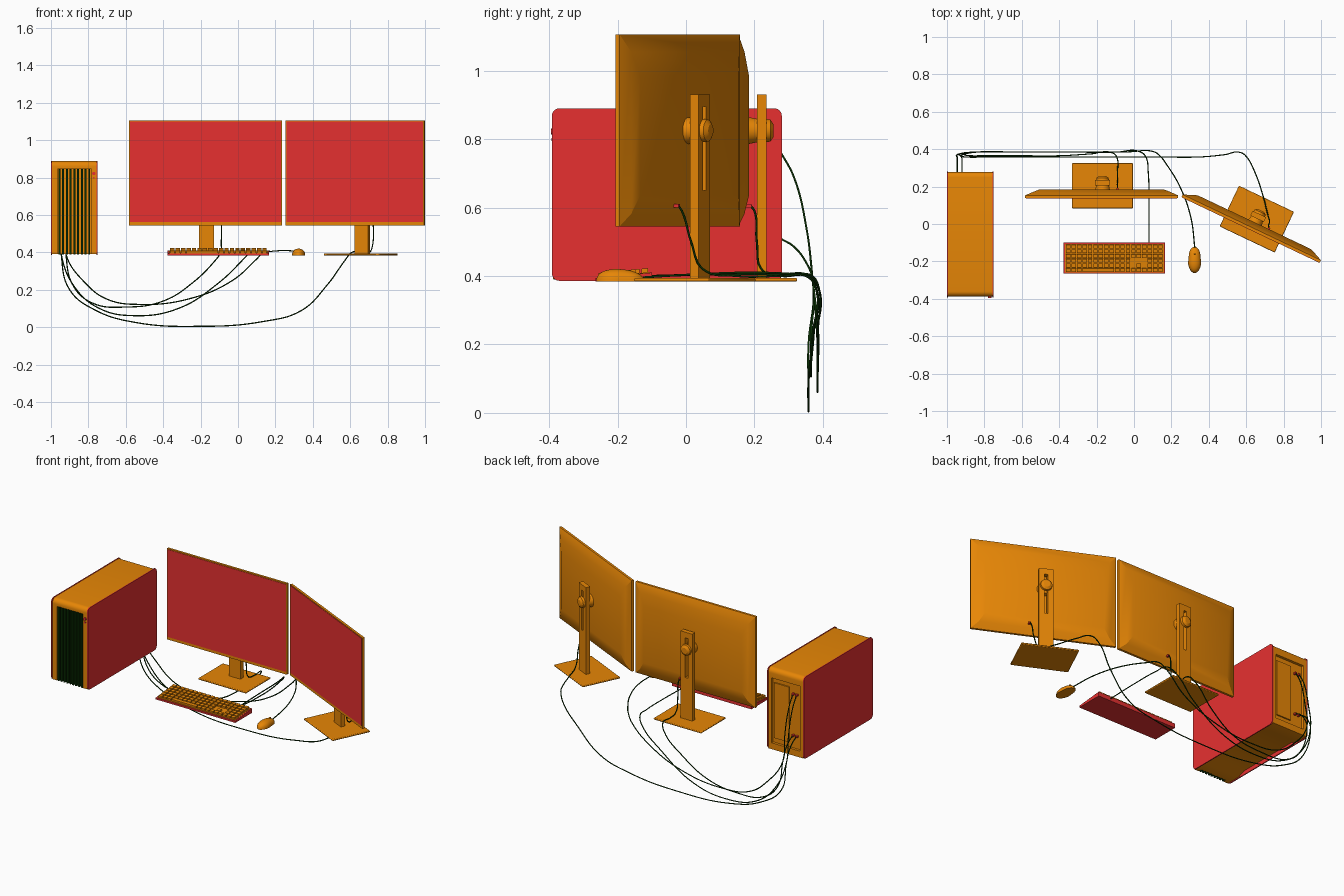
import bpy, bmesh, math
from mathutils import Matrix, Vector

if "Cube" in bpy.data.objects:
    bpy.data.objects.remove(bpy.data.objects["Cube"])


def material(name, rgb):
    m = bpy.data.materials.new(name)
    m.use_nodes = True
    m.diffuse_color = (*rgb, 1)
    m.node_tree.nodes["Principled BSDF"].inputs["Base Color"].default_value = (*rgb, 1)
    return m


ORANGE = material("orange", (0.9, 0.27, 0.002))
RED = material("red", (0.8, 0.03, 0.03))
GREEN = material("dark green", (0.003, 0.03, 0.001))
DESK = 0.384


def finish(name, bm, mat, place=None, angle=30):
    bmesh.ops.recalc_face_normals(bm, faces=bm.faces)
    me = bpy.data.meshes.new(name)
    bm.to_mesh(me)
    bm.free()
    me.materials.append(mat)
    me.shade_smooth()
    me.set_sharp_from_angle(angle=math.radians(angle))
    if place:
        me.transform(place)
    ob = bpy.data.objects.new(name, me)
    bpy.context.collection.objects.link(ob)
    return ob


def add_box(bm, x, y, z):
    size = Matrix.Diagonal((x[1] - x[0], y[1] - y[0], z[1] - z[0], 1))
    mid = Matrix.Translation((sum(x) / 2, sum(y) / 2, sum(z) / 2))
    return bmesh.ops.create_cube(bm, size=1, matrix=mid @ size)["verts"]


def box(name, x, y, z, mat, place=None):
    bm = bmesh.new()
    add_box(bm, x, y, z)
    return finish(name, bm, mat, place)


def loft(name, rings, mat, place=None, angle=30):
    bm = bmesh.new()
    rows = [[bm.verts.new(p) for p in r] for r in rings]
    for a, b in zip(rows, rows[1:]):
        for i in range(len(a)):
            j = (i + 1) % len(a)
            bm.faces.new((a[i], a[j], b[j], b[i]))
    bm.faces.new(rows[0])
    bm.faces.new(rows[-1])
    return finish(name, bm, mat, place, angle)


def prism(name, profile, x0, x1, mat):
    return loft(name, [[(x, y, z) for y, z in profile] for x in (x0, x1)], mat)


def corner(cy, cz, r, start):
    angles = [math.radians(start + 15 * i) for i in range(7)]
    return [(cy + r * math.cos(a), cz + r * math.sin(a)) for a in angles]


def cylinder_y(name, x, y0, y1, z, r0, r1, mat, place=None):
    bm = bmesh.new()
    m = Matrix.Translation((x, (y0 + y1) / 2, z)) @ Matrix.Rotation(-math.pi / 2, 4, "X")
    bmesh.ops.create_cone(bm, cap_ends=True, segments=32, radius1=r0, radius2=r1,
                          depth=y1 - y0, matrix=m)
    return finish(name, bm, mat, place)


def bake(ob):
    deps = bpy.context.evaluated_depsgraph_get()
    return bpy.data.meshes.new_from_object(ob.evaluated_get(deps))


def cut(ob, x, y, z):
    cutter = box("cutter", x, y, z, ORANGE)
    cutter.hide_render = True
    mod = ob.modifiers.new("cut", "BOOLEAN")
    mod.operation, mod.solver, mod.object = "DIFFERENCE", "EXACT", cutter
    me = bake(ob)
    me.set_sharp_from_angle(angle=math.radians(30))
    ob.modifiers.clear()
    ob.data = me
    bpy.data.objects.remove(cutter)


# Computer case: body, side panels, front grille, rear panel
body = (corner(0.25, 0.86, 0.028, 0) + corner(-0.36, 0.86, 0.028, 90)
        + [(-0.388, 0.391), (-0.3, 0.391), (-0.25, 0.41), (0.15, 0.41), (0.2, 0.391), (0.278, 0.391)])
case = prism("case_body", body, -0.994, -0.756, ORANGE)
cut(case, (-0.963, -0.787), (-0.5, -0.37), (0.3, 0.848))
cut(case, (-0.972, -0.778), (0.262, 0.4), (0.43, 0.83))
panel = (corner(0.258, 0.868, 0.022, 0) + corner(-0.37, 0.868, 0.022, 90)
         + corner(-0.37, 0.408, 0.022, 180) + corner(0.258, 0.408, 0.022, 270))
for name, x in (("case_panel_right", -1.0), ("case_panel_left", -0.756)):
    prism(name, panel, x, x + 0.006, RED)
bm = bmesh.new()
for i in range(9):
    x = -0.955 + i * 0.02
    add_box(bm, (x - 0.005, x + 0.005), (-0.387, -0.365), (0.39, 0.845))
finish("front_grille_fins", bm, GREEN)
box("rear_expansion_panel", (-0.89, -0.79), (0.255, 0.27), (0.46, 0.8), ORANGE)
cylinder_y("power_button", -0.771, -0.395, -0.38, 0.822, 0.009, 0.009, RED)
cylinder_y("reset_button", -0.771, -0.393, -0.38, 0.799, 0.005, 0.005, RED)


def monitor(side, place):
    # Housing: thin frame with a back that narrows
    steps = [(0, 0.409, 0.545, 1.106), (0.014, 0.409, 0.545, 1.106),
             (0.032, 0.368, 0.582, 1.055), (0.045, 0.335, 0.635, 0.985)]
    rings = [[(-w, y, lo), (w, y, lo), (w, y, hi), (-w, y, hi)] for y, w, lo, hi in steps]
    loft(side + "_monitor_housing", rings, ORANGE, place, 25)
    box(side + "_monitor_screen", (-0.404, 0.404), (-0.002, 0.002), (0.562, 1.101), RED, place)
    # Stand with a slotted column and tilt joint
    base = box(side + "_stand_base", (-0.158, 0.168), (-0.055, 0.186), (DESK, DESK + 0.01), ORANGE)
    bev = base.modifiers.new("round", "BEVEL")
    bev.width, bev.segments = 0.004, 2
    base.data.transform(place)
    column = box(side + "_stand_column", (-0.035, 0.045), (0.068, 0.096), (DESK, 0.93), ORANGE)
    cut(column, (-0.005, 0.015), (0, 0.2), (0.65, 0.895))
    column.data.transform(place)
    cylinder_y(side + "_tilt_mount", 0.005, 0.04, 0.07, 0.825, 0.04, 0.034, ORANGE, place)
    cylinder_y(side + "_tilt_axle", 0.005, 0.06, 0.1, 0.825, 0.014, 0.014, ORANGE, place)
    cylinder_y(side + "_tilt_knob", 0.005, 0.096, 0.108, 0.825, 0.034, 0.032, ORANGE, place)
    cylinder_y(side + "_tilt_knob_cap", 0.005, 0.108, 0.117, 0.825, 0.032, 0.018, ORANGE, place)
    box(side + "_monitor_plug", (0.079, 0.091), (0.034, 0.053), (0.6, 0.61), RED, place)
    return place @ Vector((0.085, 0.05, 0.605))


plug_main = monitor("main", Matrix.Translation((-0.173, 0.139, 0)))
plug_side = monitor("side", Matrix.Translation((0.624, -0.031, 0))
                    @ Matrix.Rotation(math.radians(-25.4), 4, "Z"))

# Keyboard: wedge base, top plate and keys
prism("keyboard_base", [(-0.265, DESK), (-0.1, DESK), (-0.1, 0.41), (-0.265, 0.394)],
      -0.376, 0.167, RED)
slope = Matrix.Translation((-0.1045, -0.1825, 0.402)) @ Matrix.Rotation(math.atan2(0.016, 0.165), 4, "X")
box("keyboard_plate", (-0.264, 0.264), (-0.077, 0.077), (-0.002, 0.002), ORANGE, slope)
bm = bmesh.new()
pitch_x, pitch_y = 0.029, 0.0253
for row in range(6):
    for col in range(18):
        gap = (row == 2 and col in (12, 13, 14)) or (row == 1 and col in (12, 14))
        if gap or (row == 0 and 3 <= col <= 7):
            continue
        # The space bar fills the gap up to column eight
        first = 3 if (row == 0 and col == 8) else col
        x0, x1 = -0.261 + first * pitch_x, -0.261 + (col + 1) * pitch_x
        y = -0.076 + row * pitch_y
        add_box(bm, (x0 + 0.003, x1 - 0.003), (y + 0.003, y + pitch_y - 0.003), (0, 0.014))
finish("keyboard_keys", bm, ORANGE, slope)

# Mouse: flattened dome with a waist, and a wheel
bm = bmesh.new()
bmesh.ops.create_uvsphere(bm, u_segments=32, v_segments=20, radius=1)
for v in bm.verts:
    x, y, z = v.co
    waist = 1 - 0.12 * math.exp(-((y - 0.2) / 0.4) ** 2)
    v.co = (0.324 + 0.037 * x * waist, -0.192 + 0.07 * y,
            DESK + max(z, 0) ** 0.8 * 0.036 * (1 - 0.12 * y))
bmesh.ops.remove_doubles(bm, verts=bm.verts, dist=0.0002)
finish("mouse_body", bm, ORANGE, angle=50)
bm = bmesh.new()
turn = Matrix.Translation((0.325, -0.155, 0.411)) @ Matrix.Rotation(math.pi / 2, 4, "Y")
bmesh.ops.create_cone(bm, cap_ends=True, segments=20, radius1=0.009, radius2=0.009, depth=0.008, matrix=turn)
finish("mouse_wheel", bm, ORANGE)


def cable(name, points):
    cu = bpy.data.curves.new(name, "CURVE")
    cu.dimensions, cu.resolution_u = "3D", 8
    cu.bevel_depth, cu.bevel_resolution = 0.0033, 1
    sp = cu.splines.new("BEZIER")
    sp.bezier_points.add(len(points) - 1)
    for bp, p in zip(sp.bezier_points, points):
        bp.co = p
        bp.handle_left_type = bp.handle_right_type = "AUTO"
    tmp = bpy.data.objects.new(name + "_path", cu)
    bpy.context.collection.objects.link(tmp)
    me = bake(tmp)
    bpy.data.objects.remove(tmp)
    me.materials.clear()
    me.materials.append(GREEN)
    me.shade_smooth()
    bpy.context.collection.objects.link(bpy.data.objects.new(name, me))


def port(x, z):
    # Rear socket plug and the start of its cable
    box("case_plug", (x - 0.006, x + 0.006), (0.255, 0.279), (z - 0.005, z + 0.005), RED)
    drop = z - 0.39
    return [(x, 0.275, z), (x, 0.315, z - drop * 0.2), (x, 0.352, 0.39 + drop * 0.4), (x, 0.37, 0.39)]


def sag(points, y):
    return [(x, y, z) for x, z in points]


cable("side_monitor_cable", port(-0.945, 0.51)
      + sag([(-0.9, 0.2), (-0.76, 0.09), (-0.55, 0.026), (-0.2, 0.005), (0.13, 0.03), (0.34, 0.09)], 0.358)
      + [(0.48, 0.37, 0.23), (0.57, 0.382, 0.355), (0.605, 0.355, 0.398), (0.645, 0.28, 0.4),
         (0.69, 0.15, 0.4), (0.715, 0.05, 0.42), (0.725, 0.015, 0.5), (0.72, -0.012, 0.59), plug_side])
cable("main_monitor_cable", port(-0.92, 0.51)
      + sag([(-0.88, 0.22), (-0.78, 0.13), (-0.6, 0.108), (-0.4, 0.14)], 0.365)
      + [(-0.24, 0.374, 0.24), (-0.115, 0.38, 0.365), (-0.09, 0.352, 0.4), (-0.088, 0.28, 0.4),
         (-0.089, 0.225, 0.415), (-0.089, 0.207, 0.5), (-0.088, 0.2, 0.59), plug_main])
cable("keyboard_cable", port(-0.945, 0.765)
      + sag([(-0.87, 0.21), (-0.74, 0.1), (-0.56, 0.062), (-0.32, 0.1), (-0.1, 0.24)], 0.384)
      + [(0.03, 0.387, 0.365), (0.065, 0.355, 0.403), (0.076, 0.28, 0.405), (0.08, 0.1, 0.405), (0.08, -0.105, 0.4)])
cable("mouse_cable", port(-0.92, 0.765)
      + sag([(-0.82, 0.24), (-0.7, 0.15), (-0.52, 0.122), (-0.25, 0.155), (-0.03, 0.25)], 0.386)
      + [(0.1, 0.388, 0.365), (0.135, 0.368, 0.4), (0.18, 0.31, 0.406), (0.25, 0.19, 0.41),
         (0.305, 0.03, 0.405), (0.325, -0.125, 0.396)])
